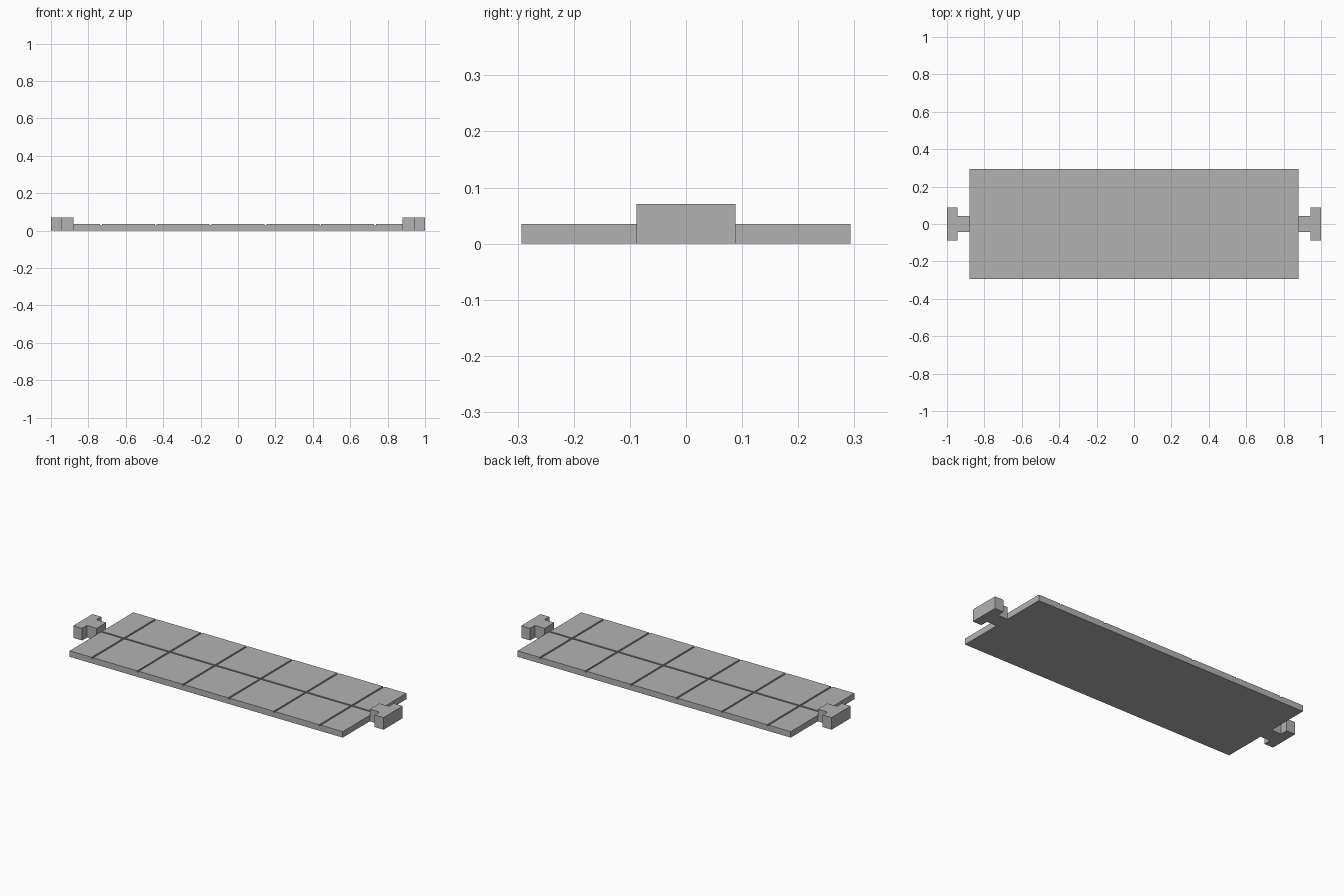
import bpy
import bmesh

cube = bpy.data.objects.get("Cube")
if cube:
    bpy.data.objects.remove(cube, do_unlink=True)

HALF_X, HALF_Y, THICK = 0.88, 0.293, 0.035
GROOVE_W, GROOVE_D = 0.01, 0.007
TILE = 0.2933

grey = bpy.data.materials.new("concrete_grey")
colour = (0.45, 0.45, 0.45, 1)
grey.diffuse_color = colour
grey.use_nodes = True
grey.node_tree.nodes["Principled BSDF"].inputs["Base Color"].default_value = colour


def finish(name, bm):
    bmesh.ops.recalc_face_normals(bm, faces=bm.faces)
    mesh = bpy.data.meshes.new(name)
    bm.to_mesh(mesh)
    bm.free()
    mesh.materials.append(grey)
    obj = bpy.data.objects.new(name, mesh)
    bpy.context.collection.objects.link(obj)
    return obj


def cells(limit, seams):
    """Strips along one axis as (start, end, is_groove)."""
    edges = [-limit]
    for s in seams:
        edges += [s - GROOVE_W / 2, s + GROOVE_W / 2]
    edges.append(limit)
    return [(a, b, i % 2 == 1) for i, (a, b) in enumerate(zip(edges, edges[1:]))]


# Paved slab: a flat grid raised to full height everywhere except the grooves
bm = bmesh.new()
tiles, floor = [], THICK - GROOVE_D
for x0, x1, groove_x in cells(HALF_X, [(i - 2.5) * TILE for i in range(6)]):
    for y0, y1, groove_y in cells(HALF_Y, [0]):
        corners = [(x0, y0), (x1, y0), (x1, y1), (x0, y1)]
        face = bm.faces.new([bm.verts.new((x, y, floor)) for x, y in corners])
        if not (groove_x or groove_y):
            tiles.append(face)
bmesh.ops.remove_doubles(bm, verts=bm.verts, dist=0.0001)
rim = [e for e in bm.edges if e.is_boundary]
skirt = bmesh.ops.extrude_edge_only(bm, edges=rim)["geom"]
for v in skirt:
    if isinstance(v, bmesh.types.BMVert):
        v.co.z = 0
bmesh.ops.contextual_create(bm, geom=[g for g in skirt if isinstance(g, bmesh.types.BMEdge)
                                      and all(v.co.z == 0 for v in g.verts)])
raised = bmesh.ops.extrude_face_region(bm, geom=tiles)["geom"]
bmesh.ops.delete(bm, geom=[f for f in tiles if f.is_valid], context="FACES_ONLY")
bmesh.ops.translate(bm, vec=(0, 0, GROOVE_D),
                    verts=[v for v in raised if isinstance(v, bmesh.types.BMVert)])
finish("paved_slab", bm)

# T-shaped connector at each end
profile = [(HALF_X, 0.044), (0.943, 0.044), (0.943, 0.088), (1, 0.088)]
outline = profile + [(x, -y) for x, y in reversed(profile)]
for side, name in ((1, "left_connector"), (-1, "right_connector")):
    bm = bmesh.new()
    base = bm.faces.new([bm.verts.new((side * x, y, 0)) for x, y in outline])
    top = bmesh.ops.extrude_face_region(bm, geom=[base], use_keep_orig=True)["geom"]
    bmesh.ops.translate(bm, vec=(0, 0, 0.071),
                        verts=[v for v in top if isinstance(v, bmesh.types.BMVert)])
    finish(name, bm)
